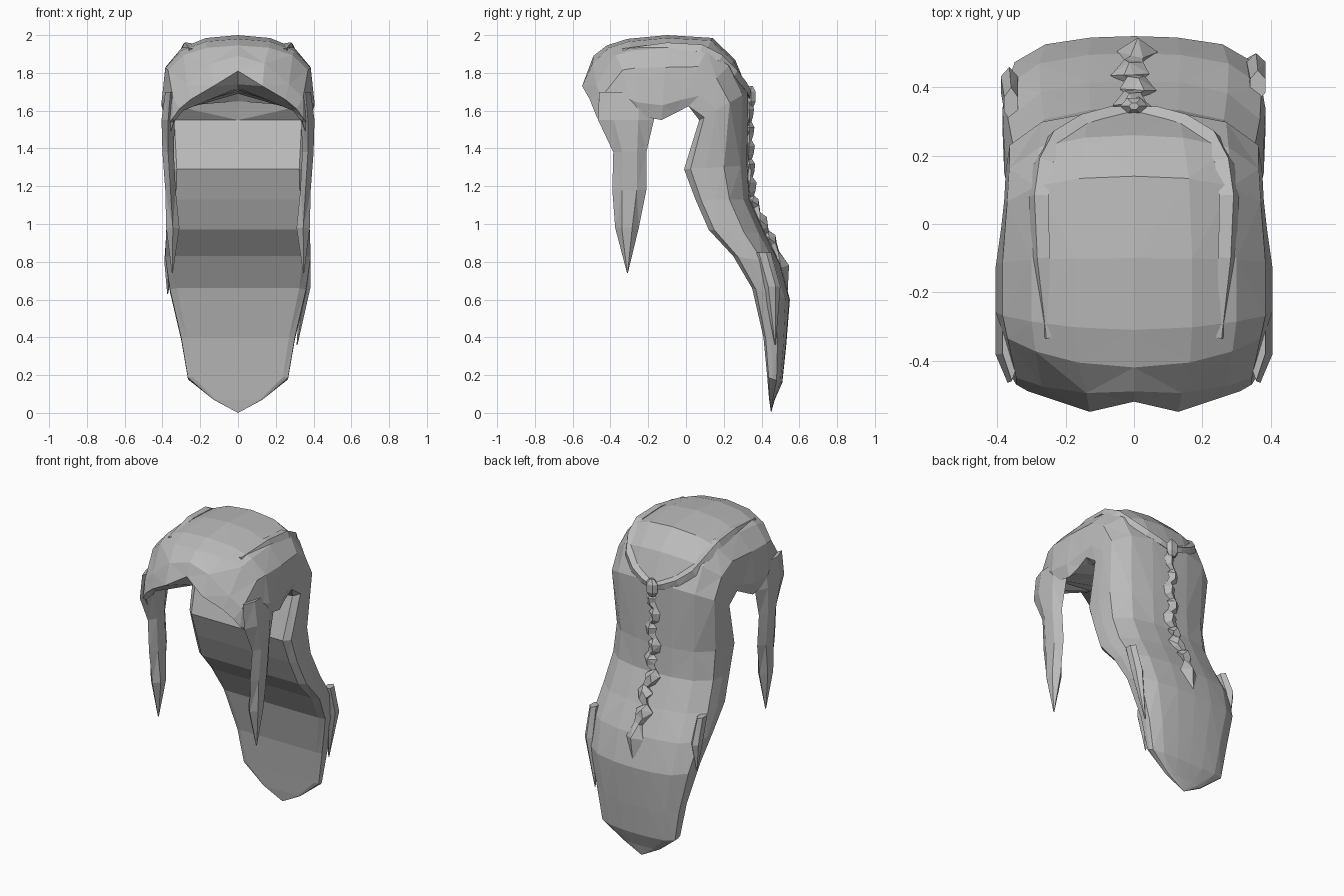
import bpy, bmesh, math
from mathutils import Vector
from mathutils.bvhtree import BVHTree

if "Cube" in bpy.data.objects:
    bpy.data.objects.remove(bpy.data.objects["Cube"], do_unlink=True)

mat = bpy.data.materials.new("hair_grey")
mat.use_nodes = True
GREY = (0.5, 0.5, 0.5, 1)
mat.diffuse_color = GREY
mat.node_tree.nodes["Principled BSDF"].inputs["Base Color"].default_value = GREY


def loft(name, rings):
    """Skin a list of equal closed rings and cap both ends."""
    bm = bmesh.new()
    vs = [[bm.verts.new(p) for p in ring] for ring in rings]
    n = len(vs[0])
    for a, b in zip(vs, vs[1:]):
        for i in range(n):
            j = (i + 1) % n
            bm.faces.new((a[i], a[j], b[j], b[i]))
    bm.faces.new(vs[0])
    bm.faces.new(vs[-1][::-1])
    bmesh.ops.remove_doubles(bm, verts=bm.verts, dist=0.0005)
    bmesh.ops.triangulate(bm, faces=bm.faces)
    bmesh.ops.recalc_face_normals(bm, faces=bm.faces)
    me = bpy.data.meshes.new(name)
    bm.to_mesh(me)
    bm.free()
    me.materials.append(mat)
    ob = bpy.data.objects.new(name, me)
    bpy.context.collection.objects.link(ob)
    return ob


def mirrored(half):
    """Close a half ring, whose first and last points lie on the centre line."""
    return half + [(-x, y, z) for x, y, z in half[-2:0:-1]]


# Half profiles: (share of width, share of depth from inner to outer side)
DOME = [(0, 1), (.42, .95), (.74, .78), (.95, .45), (1, -.2), (.95, -.45), (.8, -.3), (0, 0)]
TAIL = [(0, 1), (.35, .98), (.72, .88), (.97, .62), (1, .35), (1, .1), (.9, 0), (0, 0)]


def section(outer, inner, width, blend, sweep=0):
    half = []
    for (ax, at), (bx, bt) in zip(DOME, TAIL):
        x, t = ax + (bx - ax) * blend, at + (bt - at) * blend
        half.append((x * width,
                     inner[0] + (outer[0] - inner[0]) * t + sweep * x * x,
                     inner[1] + (outer[1] - inner[1]) * t))
    return mirrored(half)


# Fringe edge with a raised centre parting, and the rounded brow behind it
fringe = mirrored([(0, -.52, 1.81), (.13, -.55, 1.73), (.25, -.51, 1.66), (.31, -.49, 1.61),
                   (.345, -.47, 1.56), (.34, -.44, 1.54), (.29, -.42, 1.60), (0, -.46, 1.74)])
brow = mirrored([(0, -.49, 1.89), (.14, -.495, 1.85), (.27, -.475, 1.74), (.345, -.45, 1.67),
                 (.375, -.42, 1.53), (.36, -.4, 1.48), (.31, -.38, 1.60), (0, -.42, 1.72)])

# Cap flowing over the crown and down into the long back hair
sections = [
    ((-.42, 1.945), (-.38, 1.71), .39, 0, .07),
    ((-.31, 1.98), (-.3, 1.70), .405, 0, .04),
    ((-.1, 2), (-.12, 1.69), .405, 0),
    ((.14, 1.985), (.0, 1.70), .39, .1),
    ((.26, 1.87), (.04, 1.65), .38, .6),
    ((.33, 1.70), (.07, 1.55), .375, 1),
    ((.33, 1.31), (-.01, 1.29), .36, 1),
    ((.34, 1.13), (.05, 1.13), .365, 1),
    ((.42, .95), (.12, .97), .38, 1),
    ((.50, .79), (.25, .83), .385, 1),
    ((.55, .6), (.35, .66), .36, 1),
    ((.53, .35), (.41, .40), .30, 1),
    ((.51, .16), (.43, .19), .265, 1),
    ((.47, .07), (.44, .07), .13, 1),
    ((.45, 0), (.45, 0), .0, 1),
]
hair = loft("main_hair", [fringe, brow] + [section(*s) for s in sections])
surface = BVHTree.FromPolygons([v.co for v in hair.data.vertices],
                               [list(p.vertices) for p in hair.data.polygons])

# Side locks: height, front y, back y, inner x, outer x
LOCK = [(1.7, -.46, -.17, .33, .385), (1.55, -.465, -.17, .335, .405), (1.38, -.385, -.21, .34, .4),
        (1.18, -.39, -.21, .33, .385), (.98, -.375, -.25, .31, .38), (.74, -.312, -.308, .345, .35)]
# Loose wisps on the rim of the back hair
LEFT_WISP = [(.85, .36, .45, .34, .385), (.67, .41, .5, .33, .385), (.36, .47, .475, .31, .315)]
RIGHT_WISP = [(.95, .3, .4, .34, .38), (.8, .36, .46, .34, .39), (.63, .42, .425, .37, .375)]


def strand(name, rows, side):
    rings = []
    for z, f, b, i, o in rows:
        m, c = (f + b) / 2, (i + o) / 2
        q = (b - f) * .22
        pts = [(c, f), (o, m - q), (o, m + q), (c, b), (i, m + q), (i, m - q)]
        rings.append([(side * x, y, z) for x, y in pts])
    return loft(name, rings)


strand("left_lock", LOCK, 1)
strand("right_lock", LOCK, -1)
strand("left_wisp", LEFT_WISP, 1)
strand("right_wisp", RIGHT_WISP, -1)


def tube(name, points, radii):
    """Diamond-section tube along a path."""
    pts = [Vector(p) for p in points]
    rings = []
    for k, (p, r) in enumerate(zip(pts, radii)):
        d = (pts[min(k + 1, len(pts) - 1)] - pts[max(k - 1, 0)]).normalized()
        out = (p - Vector((0, -.1, 1.5))).normalized()
        u = d.cross(out).normalized()
        v = u.cross(d)
        rings.append([p + u * r, p + v * r * .7, p - u * r, p - v * r * .7])
    return loft(name, rings)


# Twisted strands running over the cap from the temples to the knot at the back
BAND = [(.235, -.32, 1.88), (.265, -.1, 1.925), (.275, .08, 1.92), (.26, .17, 1.87),
        (.225, .25, 1.80), (.15, .3, 1.74), (.07, .32, 1.70), (0, .34, 1.68)]
for side, label in ((1, "left"), (-1, "right")):
    on_cap = [surface.find_nearest(Vector((side * x, y, z)))[0] for x, y, z in BAND]
    tube(label + "_band", on_cap, [.012, .03, .034, .034, .034, .032, .028, .025])

# Knot where the strands meet
loft("knot", [[(r * math.cos(a * math.tau / 6), .345 + .7 * r * math.sin(a * math.tau / 6), z)
               for a in range(6)] for z, r in ((1.73, .015), (1.7, .04), (1.65, .04), (1.62, .02))])

# Centre braid: alternating wide and narrow beads, swinging side to side
path = [(.335, 1.64), (.335, 1.31), (.345, 1.13), (.425, .95), (.5, .79)]


def on_path(z):
    for (ya, za), (yb, zb) in zip(path, path[1:]):
        if z >= zb:
            return ya + (yb - ya) * (za - z) / (za - zb)
    return path[-1][0]


points, radii = [], []
for k in range(8):
    z = 1.64 - k * .098
    sway = .012 * (-1) ** k
    grow = .036 + .003 * k
    for drop, r in ((0, .45), (.03, 1), (.07, .8)):
        points.append((sway, on_path(z - drop), z - drop))
        radii.append(grow * r)
points += [(0, .475, .85), (.01, .505, .77), (0, .535, .63)]
radii += [.03, .06, .004]
tube("centre_braid", points, radii)
